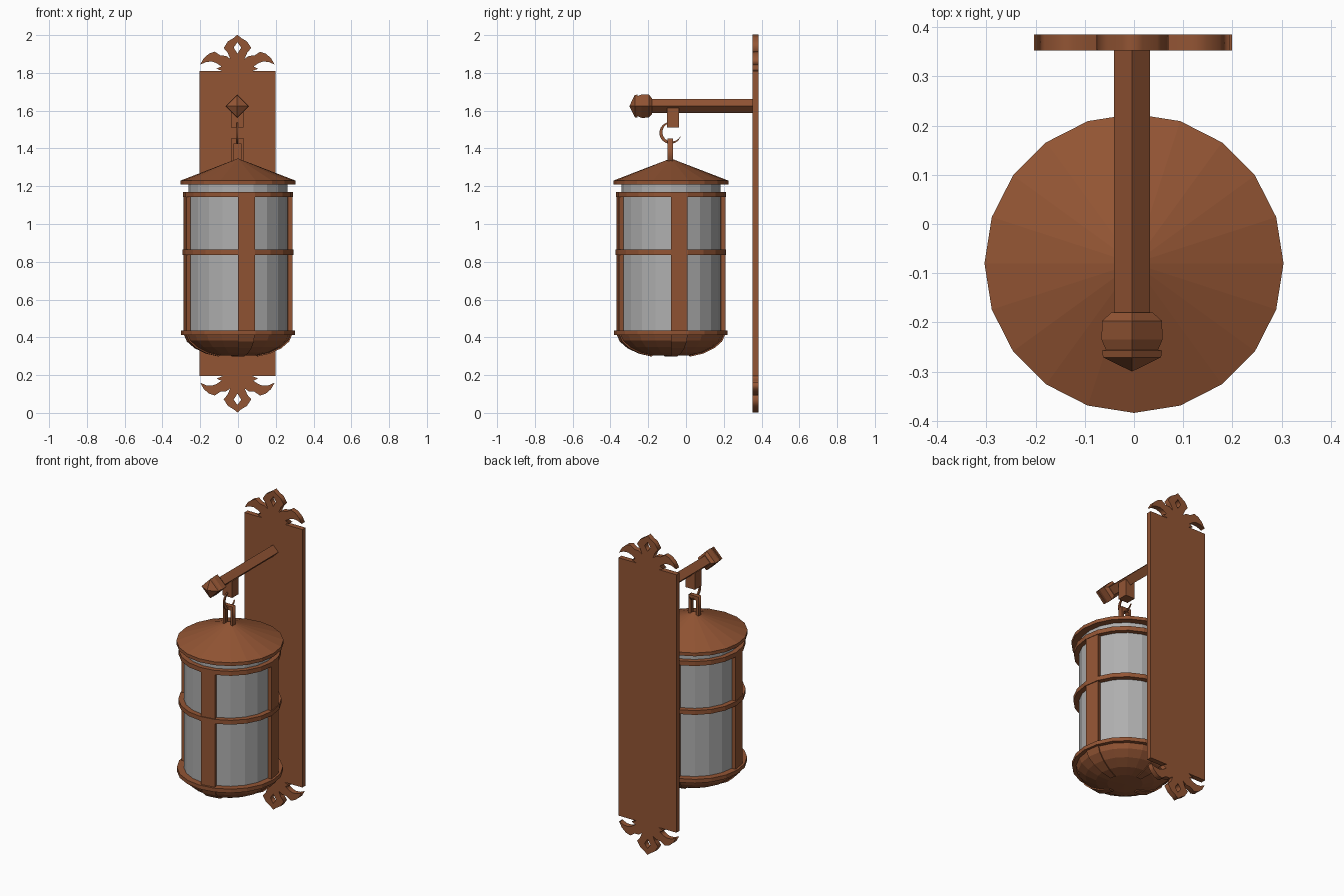
import bpy, bmesh
from math import radians, sin, cos, pi
from mathutils import Matrix

if "Cube" in bpy.data.objects:
    bpy.data.objects.remove(bpy.data.objects["Cube"])


def material(name, r, g, b):
    m = bpy.data.materials.new(name)
    m.diffuse_color = (r, g, b, 1)
    m.use_nodes = True
    m.node_tree.nodes["Principled BSDF"].inputs["Base Color"].default_value = m.diffuse_color
    return m


copper = material("copper", 0.29, 0.09, 0.034)
smoked = material("smoked_glass", 0.43, 0.43, 0.43)
AXIS = Matrix.Translation((0, -0.08, 0))      # lantern axis
FRONT = (radians(90), 0, 0)                   # outline drawn in x, z
SIDE = (radians(90), 0, radians(90))          # outline drawn in y, z


def lathe(name, profile, sides=20, first=0, steps=None, loop=False, mat=copper, place=AXIS):
    """Spin (radius, height) points; a partial spin gets end caps."""
    steps = steps or sides
    full = steps == sides
    bm = bmesh.new()
    cols = []
    for i in range(steps + (0 if full else 1)):
        a = 2 * pi * (first + i) / sides
        cols.append([bm.verts.new((r * cos(a), r * sin(a), h)) for r, h in profile])
    n = len(profile)
    for i in range(steps):
        c, d = cols[i], cols[(i + 1) % len(cols)]
        for j in range(n if loop else n - 1):
            k = (j + 1) % n
            bm.faces.new((c[j], d[j], d[k], c[k]))
    if not full:
        bm.faces.new(cols[0])
        bm.faces.new(cols[-1])
    bmesh.ops.remove_doubles(bm, verts=bm.verts, dist=1e-5)
    bmesh.ops.recalc_face_normals(bm, faces=bm.faces)
    bm.transform(place)
    me = bpy.data.meshes.new(name)
    bm.to_mesh(me)
    bm.free()
    ob = bpy.data.objects.new(name, me)
    bpy.context.collection.objects.link(ob)
    me.materials.append(mat)


def outline(name, loops, half_depth, rot, loc):
    """Extrude flat outlines (inner loops become holes)."""
    cu = bpy.data.curves.new(name, 'CURVE')
    cu.dimensions = '2D'
    cu.fill_mode = 'BOTH'
    cu.extrude = half_depth
    for pts in loops:
        sp = cu.splines.new('POLY')
        sp.points.add(len(pts) - 1)
        for p, (u, v) in zip(sp.points, pts):
            p.co = (u, v, 0, 1)
        sp.use_cyclic_u = True
    cu.materials.append(copper)
    ob = bpy.data.objects.new(name, cu)
    bpy.context.collection.objects.link(ob)
    ob.rotation_euler, ob.location = rot, loc
    bpy.ops.object.select_all(action='DESELECT')
    ob.select_set(True)
    bpy.context.view_layer.objects.active = ob
    bpy.ops.object.convert(target='MESH')


def box(name, lo, hi):
    bpy.ops.mesh.primitive_cube_add(size=1, location=[(a + b) / 2 for a, b in zip(lo, hi)])
    ob = bpy.context.object
    ob.name = name
    ob.scale = [b - a for a, b in zip(lo, hi)]
    ob.data.materials.append(copper)


# Wall plate with a leaf ornament at each end
box("wall_plate", (-0.203, 0.353, 0.195), (0.199, 0.385, 1.81))
half = [(0, 1.0), (0.02, 0.983), (0.05, 0.965), (0.073, 0.93), (0.052, 0.905), (0.038, 0.872),
        (0.06, 0.888), (0.09, 0.89), (0.12, 0.91), (0.15, 0.9), (0.178, 0.876),
        (0.197, 0.842), (0.165, 0.856), (0.135, 0.858), (0.112, 0.85),
        (0.085, 0.832), (0.11, 0.82), (0.075, 0.806)]
leaf = half + [(-x, z) for x, z in reversed(half[1:])]
hole = [(0, 0.96), (0.02, 0.932), (0, 0.9), (-0.02, 0.932)]
for name, s in (("top_ornament", 1), ("bottom_ornament", -1)):
    outline(name, [[(x, s * z) for x, z in pts] for pts in (leaf, hole)],
            0.016, FRONT, (-0.003, 0.369, 1.002))

# Four-sided arm and finial, spun along -y
ALONG = Matrix.Translation((-0.004, 0, 1.624)) @ Matrix.Rotation(radians(90), 4, 'X')
lathe("arm", [(0, -0.36), (0.037, -0.36), (0.037, 0.185), (0, 0.185)], 4, place=ALONG)
lathe("arm_finial", [(0, 0.18), (0.042, 0.18), (0.061, 0.197), (0.062, 0.235),
                     (0.053, 0.256), (0.061, 0.257), (0.059, 0.271), (0, 0.3)], 4, place=ALONG)

# Hanger block, tapered hook and loop
box("hanger_block", (-0.036, -0.1, 1.51), (0.03, -0.037, 1.615))
outer, inner = [], []
for i in range(15):
    t = i / 14
    a = radians(75 + 265 * t)
    w = 0.002 + 0.015 * sin(pi * t)
    outer.append((0.058 * cos(a), 0.058 * sin(a)))
    inner.append(((0.058 - w) * cos(a), (0.058 - w) * sin(a)))
outline("hook", [outer + inner[::-1]], 0.004, SIDE, (-0.003, -0.083, 1.482))
outline("roof_loop", [[(-0.034, 1.3), (-0.034, 1.452), (0.034, 1.452), (0.034, 1.3),
                       (0.018, 1.3), (0.018, 1.427), (-0.018, 1.427), (-0.018, 1.3)]],
        0.014, FRONT, (-0.003, -0.084, 0))

# Conical roof and glass drum
lathe("roof", [(0, 1.347), (0.304, 1.23), (0.304, 1.209), (0, 1.209)])
lathe("glass", [(0, 1.215), (0.262, 1.215), (0.262, 0.41), (0, 0.41)], mat=smoked)

# Horizontal bands
for name, r, lo, hi in (("upper_band", 0.291, 1.142, 1.17),
                        ("middle_band", 0.293, 0.837, 0.864),
                        ("lower_band", 0.301, 0.413, 0.437)):
    lathe(name, [(0.257, lo), (r, lo), (r, hi), (0.257, hi)], loop=True)

# Rounded base, with upright bars that carry on down as ribs
bowl = [(0.28, 0.418), (0.265, 0.383), (0.225, 0.348), (0.165, 0.319), (0.1, 0.304)]
lathe("base_bowl", [(0, 0.42)] + bowl + [(0, 0.302)])
rib = [(r + 0.006, z - 0.005) for r, z in bowl]
for i in range(4):
    lathe("upright_bar", [(0.264, 0.415), (0.288, 0.415), (0.288, 1.165), (0.264, 1.165)],
          first=5 * i, steps=1, loop=True)
    lathe("base_rib", rib + [(r - 0.006, z + 0.005) for r, z in reversed(rib)],
          first=5 * i, steps=1, loop=True)
